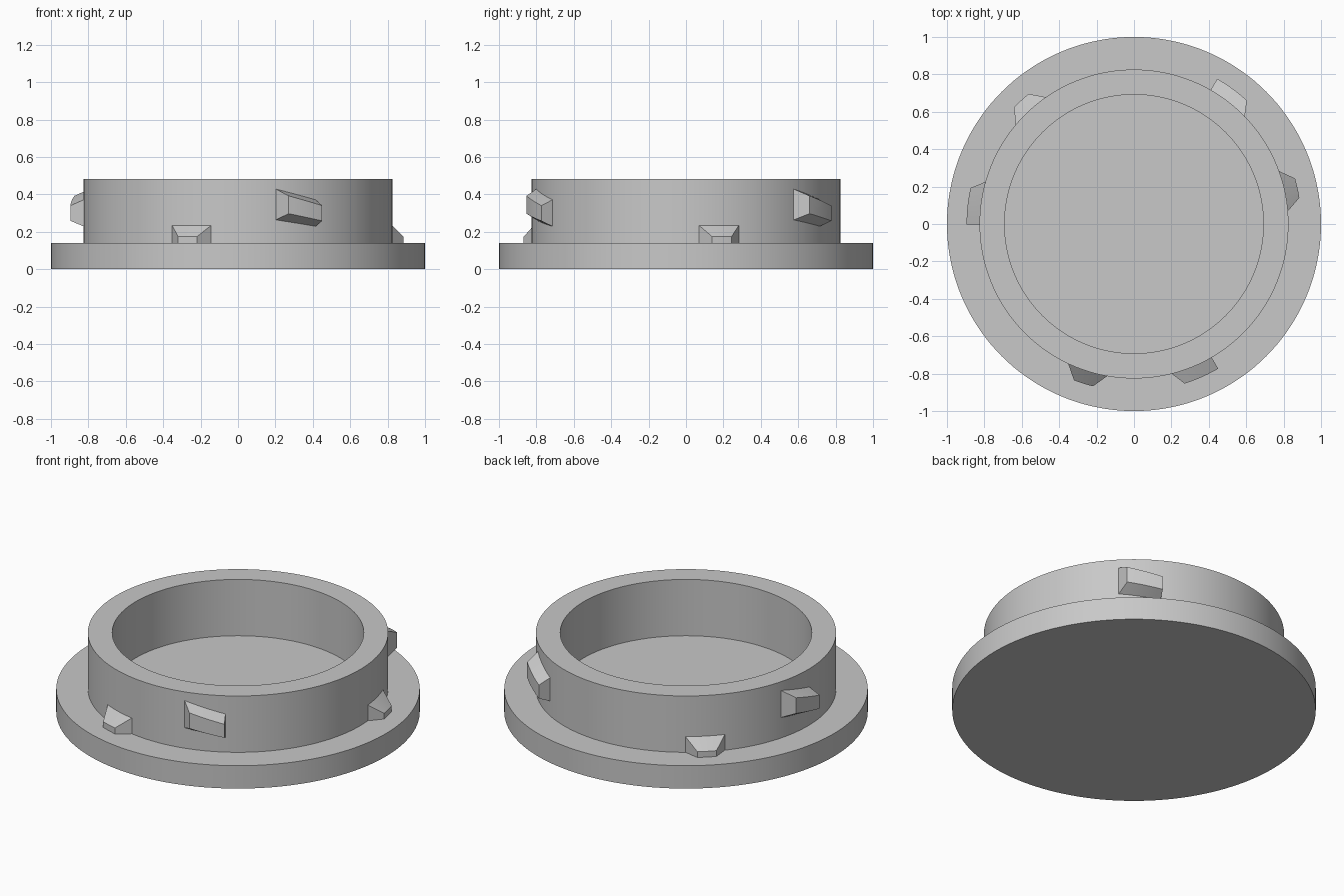
import bpy, bmesh
from math import radians, cos, sin, tau

if "Cube" in bpy.data.objects:
    bpy.data.objects.remove(bpy.data.objects["Cube"])

grey = bpy.data.materials.new("plain grey")
grey.use_nodes = True
grey.diffuse_color = (0.58, 0.58, 0.58, 1)
grey.node_tree.nodes["Principled BSDF"].inputs["Base Color"].default_value = (0.58, 0.58, 0.58, 1)


def finish(name, bm):
    bmesh.ops.recalc_face_normals(bm, faces=bm.faces)
    mesh = bpy.data.meshes.new(name)
    bm.to_mesh(mesh)
    bm.free()
    mesh.materials.append(grey)
    obj = bpy.data.objects.new(name, mesh)
    bpy.context.collection.objects.link(obj)
    bpy.ops.object.select_all(action='DESELECT')
    obj.select_set(True)
    bpy.context.view_layer.objects.active = obj
    bpy.ops.object.shade_smooth_by_angle(angle=radians(20))


def polar(r, degrees, z):
    a = radians(degrees)
    return r * cos(a), r * sin(a), z


def mix(pair, t):
    return pair[0] + (pair[1] - pair[0]) * t


# Flanged cap: lathe of the outline from the underside to the inner floor
FLANGE_TOP, RIM_TOP, WALL_R, BORE_R = 0.139, 0.481, 0.826, 0.692
outline = [(1, 0), (1, FLANGE_TOP), (WALL_R, FLANGE_TOP), (WALL_R, RIM_TOP),
           (BORE_R, RIM_TOP), (BORE_R, FLANGE_TOP)]
SIDES = 144
bm = bmesh.new()
rings = [[bm.verts.new(polar(r, 360 * i / SIDES, z)) for i in range(SIDES)]
         for r, z in outline]
for low, high in zip(rings, rings[1:]):
    for i in range(SIDES):
        j = (i + 1) % SIDES
        bm.faces.new((low[i], low[j], high[j], high[i]))
bm.faces.new(rings[0])
bm.faces.new(rings[-1])
finish("flanged_cap", bm)


# Tapered lug swept along the wall; each pair is (start, end)
def lug(name, turn, base_angle, face_angle, base_low, base_high, face_low, face_high, steps=6):
    bm = bmesh.new()
    sections = []
    for i in range(steps + 1):
        t = i / steps
        a, b = turn + mix(base_angle, t), turn + mix(face_angle, t)
        corners = [polar(0.823, a, mix(base_low, t)), polar(0.895, b, mix(face_low, t)),
                   polar(0.895, b, mix(face_high, t)), polar(0.823, a, mix(base_high, t))]
        sections.append([bm.verts.new(c) for c in corners])
    for s, e in zip(sections, sections[1:]):
        for k in range(4):
            n = (k + 1) % 4
            bm.faces.new((s[k], s[n], e[n], e[k]))
    bm.faces.new(sections[0])
    bm.faces.new(sections[-1])
    finish(name, bm)


# Three sloping locking lugs and three stop lugs resting on the flange
for n in range(3):
    lug(f"locking_lug_{n + 1}", 120 * n, (-76, -59.8), (-72.4, -59.8),
        (0.262, 0.228), (0.43, 0.372), (0.297, 0.258), (0.392, 0.34))
    lug(f"stop_lug_{n + 1}", 120 * n, (4.6, 20.2), (9, 15.8),
        (0.135, 0.135), (0.237, 0.237), (0.135, 0.135), (0.174, 0.174))
